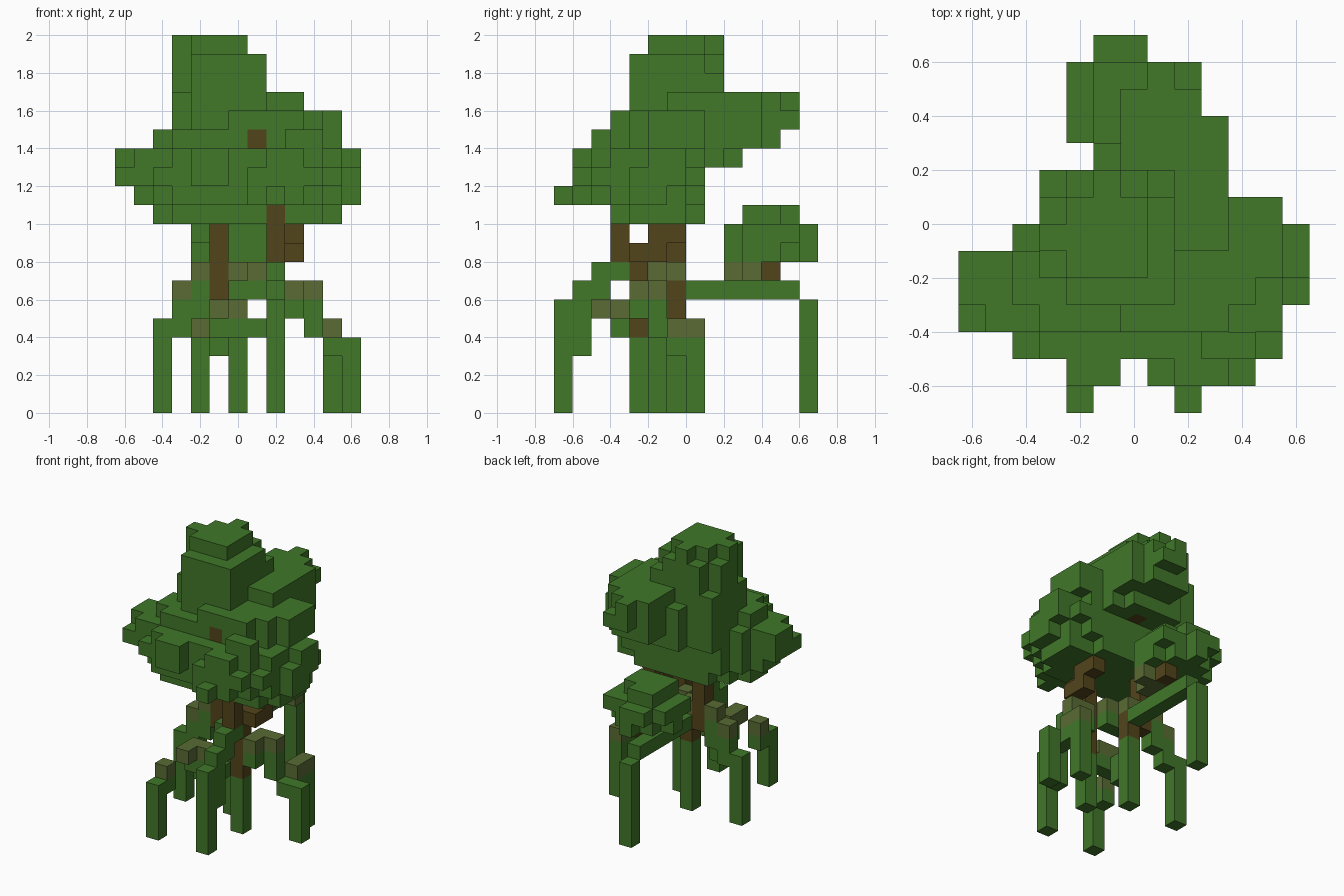
import bpy
import bmesh
from mathutils import Vector

cube = bpy.data.objects.get("Cube")
if cube:
    bpy.data.objects.remove(cube, do_unlink=True)

CELL = 0.1


def make_material(name, color):
    mat = bpy.data.materials.new(name)
    mat.use_nodes = True
    mat.diffuse_color = (*color, 1)
    shader = mat.node_tree.nodes["Principled BSDF"]
    shader.inputs["Base Color"].default_value = (*color, 1)
    shader.inputs["Roughness"].default_value = 1
    return mat


leaf = make_material("leaf green", (0.052, 0.185, 0.022))
bark = make_material("bark brown", (0.084, 0.058, 0.011))
moss = make_material("mossy olive", (0.1, 0.147, 0.034))

# Every cell of the tree belongs to the first part that claims it
owner = {}
parts = []


def part(name, mat, boxes):
    """Claim blocks given as inclusive cell ranges x0, x1, y0, y1, z0, z1."""
    parts.append((name, mat))
    for x0, x1, y0, y1, z0, z1 in boxes:
        for x in range(x0, x1 + 1):
            for y in range(y0, y1 + 1):
                for z in range(z0, z1 + 1):
                    owner.setdefault((x, y, z), name)


def column(x, y, z0, z1):
    return (x, x, y, y, z0, z1)


def row(x0, x1, y, z):
    return (x0, x1, y, y, z, z)


def block(x, y, z):
    return (x, x, y, y, z, z)


# Trunk and exposed branches
part("main_trunk", bark, [column(-1, -1, 6, 11), column(0, -1, 5, 6)])
part("front_trunk", bark, [
    column(2, -3, 4, 8), column(2, -4, 8, 10), column(3, -2, 8, 9),
    block(3, -1, 9), block(3, -3, 8)])
part("branch_stubs", bark, [block(1, -4, 14), block(1, 1, 13), block(1, 4, 7)])

# Mossy root knees
part("mossy_left_knee", moss, [
    (3, 3, -3, -2, 6, 6), block(4, -2, 6), (5, 5, -1, 0, 4, 4)])
part("mossy_right_knee", moss, [block(-2, -1, 7), block(-3, -1, 6)])
part("mossy_front_knee", moss, [
    block(-2, -6, 4), block(-1, -5, 5), row(-1, 0, -4, 5)])
part("mossy_trunk_collar", moss, [block(0, -1, 7), block(1, -2, 7)])
part("mossy_bush_base", moss, [row(0, 1, 2, 7), row(1, 2, 3, 7)])

# Stilt roots
part("front_left_root", leaf, [
    column(2, -7, 0, 5), column(2, -6, 3, 5), column(2, -5, 6, 7),
    block(2, -6, 6), block(2, -4, 7)])
part("front_right_root", leaf, [
    column(-2, -7, 0, 3), block(-2, -6, 3), row(-1, 1, -4, 4),
    column(-1, -3, 3, 4)])
part("middle_root", leaf, [column(2, -3, 0, 3)])
part("left_root", leaf, [
    column(6, -2, 0, 3), (5, 5, -2, 0, 3, 3), column(5, 0, 0, 3),
    column(4, -2, 4, 5), (3, 3, -3, -2, 5, 5)])
part("center_root", leaf, [column(0, -1, 0, 4), row(0, 1, -2, 6)])
part("right_root", leaf, [
    column(-4, -1, 0, 4), column(-3, -1, 4, 5), column(-2, -1, 5, 6)])
part("back_root", leaf, [(0, 0, 0, 5, 6, 6), column(0, 6, 0, 5)])

# Low bush behind the trunk
part("back_bush", leaf, [
    (-1, 1, 3, 5, 8, 9), (-2, -2, 3, 5, 9, 9), block(-2, 4, 8),
    (0, 1, 2, 2, 8, 9), (2, 2, 3, 4, 8, 9), row(0, 2, 5, 9),
    block(0, 6, 8), row(-1, 0, 6, 9), (-1, 0, 3, 5, 10, 10),
    (1, 1, 3, 4, 10, 10)])

# Main canopy, layer by layer
part("canopy_base", leaf, [
    (-3, 4, -4, -1, 10, 10), (-4, -4, -3, -2, 10, 10),
    (5, 5, -3, -1, 10, 10), row(-2, 3, 0, 10)])
part("canopy_body", leaf, [
    (-3, 4, -5, 0, 11, 13), (-4, -4, -4, -1, 11, 13), block(-4, -5, 12),
    (5, 5, -4, -1, 11, 13), (5, 5, -5, 0, 12, 12)])
part("canopy_top", leaf, [
    (-3, 3, -4, 0, 14, 14), (4, 4, -3, 0, 14, 14),
    (-4, -4, -3, -2, 14, 14), (5, 5, -2, 0, 14, 15),
    (0, 4, -3, 0, 15, 15), row(0, 3, -4, 15)])
part("canopy_front_bumps", leaf, [
    (1, 3, -6, -6, 11, 12), block(4, -6, 12), row(2, 3, -6, 13),
    block(2, -7, 11), (-2, -1, -6, -6, 12, 13), row(3, 4, -5, 14)])
part("canopy_side_lobes", leaf, [
    (-5, -5, -4, -2, 12, 13), (-5, -5, -3, -2, 11, 11),
    (-6, -6, -3, -2, 12, 13), block(-6, -4, 12),
    (6, 6, -3, -1, 12, 12), (6, 6, -2, -1, 13, 13), (6, 6, -3, -2, 11, 11)])

# Crown tower with a stepped top
part("crown", leaf, [
    (-2, 1, -3, 0, 13, 18), (-2, 0, 1, 1, 13, 18), column(1, 1, 13, 17),
    (-3, -3, -2, 1, 13, 16), (-3, -3, -1, 0, 17, 18)])
part("crown_tip", leaf, [
    block(-3, -1, 19), (-2, -2, -2, 0, 19, 19), (-1, -1, -2, 1, 19, 19),
    (0, 0, -2, 0, 19, 19)])

# Raised rear lobe, stepping back downward
part("rear_lobe", leaf, [
    row(1, 3, 1, 13), row(-1, 2, 2, 13),
    (-1, 3, 1, 2, 14, 14), row(0, 3, 3, 14), row(0, 2, 4, 14),
    (0, 3, 1, 3, 15, 16), (0, 2, 4, 4, 15, 16), row(1, 2, 5, 15),
    block(1, 5, 16), block(-1, 2, 15), (2, 3, -1, 0, 16, 16)])


# Mesh each part from the outer faces of its cells
DIRECTIONS = [Vector(d) for d in
              ((1, 0, 0), (-1, 0, 0), (0, 1, 0), (0, -1, 0), (0, 0, 1), (0, 0, -1))]


def build(name, mat):
    bm = bmesh.new()
    for cell, part_name in owner.items():
        if part_name != name:
            continue
        center = Vector(cell) + Vector((0, 0.5, 0.5))
        for normal in DIRECTIONS:
            if tuple(int(c) for c in Vector(cell) + normal) in owner:
                continue
            side = Vector((normal.y, normal.z, normal.x))
            up = normal.cross(side)
            corners = [center + (normal + side * a + up * b) / 2
                       for a, b in ((-1, -1), (1, -1), (1, 1), (-1, 1))]
            bm.faces.new([bm.verts.new(c * CELL) for c in corners])
    bmesh.ops.remove_doubles(bm, verts=bm.verts, dist=CELL / 100)
    mesh = bpy.data.meshes.new(name)
    bm.to_mesh(mesh)
    bm.free()
    mesh.materials.append(mat)
    obj = bpy.data.objects.new(name, mesh)
    bpy.context.scene.collection.objects.link(obj)


for part_name, material in parts:
    build(part_name, material)
